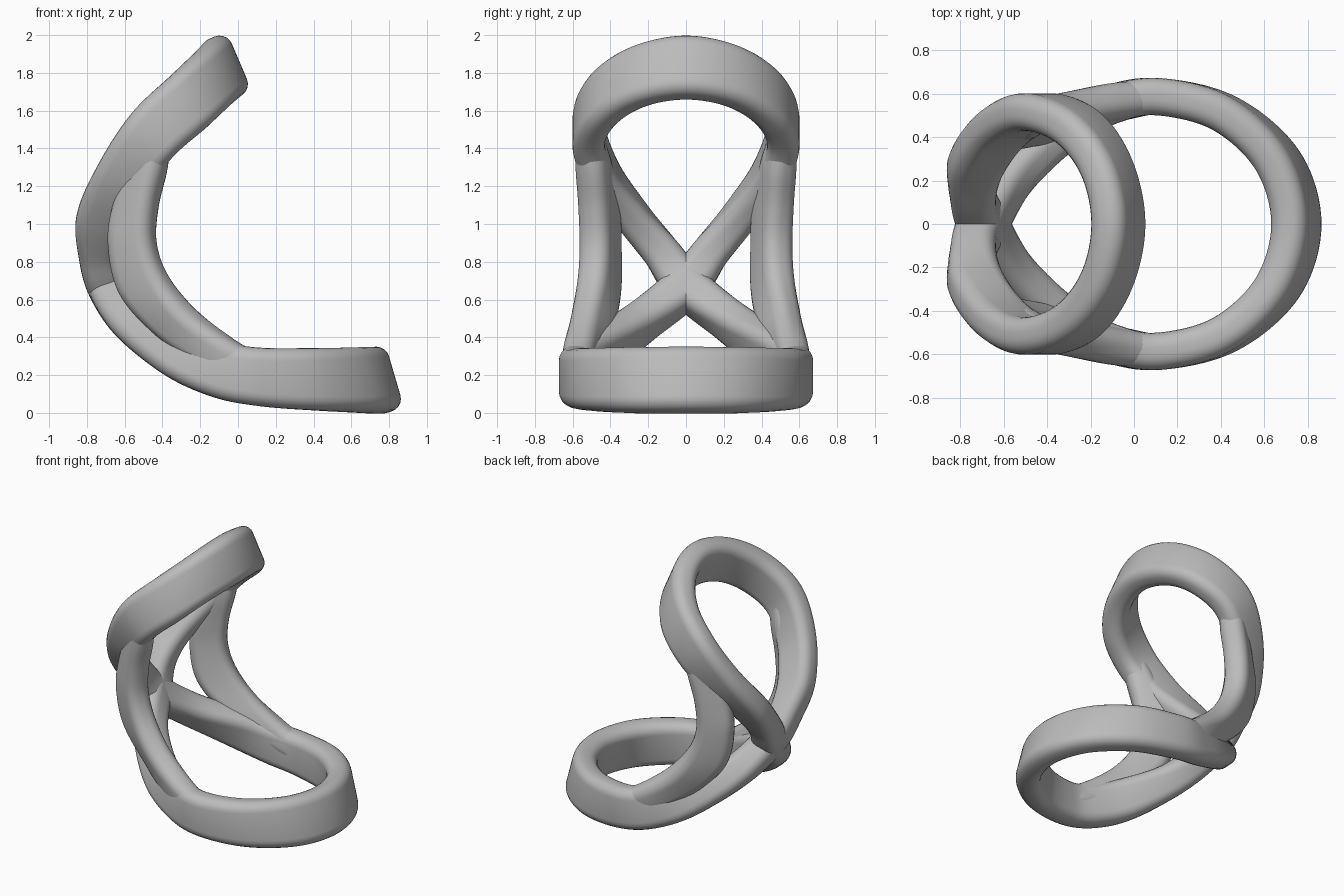
import bpy, bmesh, math
from mathutils import Vector

old = bpy.data.objects.get("Cube")
if old:
    bpy.data.objects.remove(old, do_unlink=True)

grey = bpy.data.materials.new("plain grey")
grey.use_nodes = True
colour = (0.5, 0.5, 0.5, 1)
grey.diffuse_color = colour
grey.node_tree.nodes["Principled BSDF"].inputs["Base Color"].default_value = colour

BAND = 0.172      # usual thickness of the band
ROUND = 0.07      # corner radius of its section
CORNER = 5        # segments per rounded corner
STEPS = 10        # rings between two stations


def stations(rows):
    """Rows of centre, depth vector and optional thickness."""
    return [(Vector(r[0]), Vector(r[1]), r[2] if len(r) > 2 else BAND) for r in rows]


def mirrored(station):
    """The same station on the other side."""
    centre, depth, width = station
    return (Vector((centre.x, -centre.y, centre.z)),
            Vector((depth.x, -depth.y, depth.z)), width)


def catmull(a, b, c, d, t):
    return 0.5 * (2 * b + (c - a) * t + (2 * a - 5 * b + 4 * c - d) * t * t
                  + (3 * b - a - 3 * c + d) * t ** 3)


def smooth_path(rows, closed):
    """Interpolate the stations."""
    n = len(rows)
    pick = (lambda i: rows[i % n]) if closed else (lambda i: rows[max(0, min(n - 1, i))])
    out = []
    for i in range(n if closed else n - 1):
        quad = [pick(i + k) for k in (-1, 0, 1, 2)]
        for s in range(STEPS):
            out.append([catmull(*column, s / STEPS) for column in zip(*quad)])
    if not closed:
        out.append(rows[-1])
    return out


def section(width, depth):
    """Rounded rectangle outline."""
    pts = []
    for q, (sx, sy) in enumerate(((1, 1), (-1, 1), (-1, -1), (1, -1))):
        for k in range(CORNER + 1):
            a = (q + k / CORNER) * math.pi / 2
            pts.append((sx * (width / 2 - ROUND) + ROUND * math.cos(a),
                        sy * (depth / 2 - ROUND) + ROUND * math.sin(a)))
    return pts


def sweep(name, rows, closed):
    """Sweep the rounded band along the stations."""
    path = smooth_path(rows, closed)
    n = len(path)
    bm = bmesh.new()
    rings = []
    for i, (centre, depth, width) in enumerate(path):
        if closed:
            tangent = path[(i + 1) % n][0] - path[i - 1][0]
        else:
            tangent = path[min(i + 1, n - 1)][0] - path[max(i - 1, 0)][0]
        across = tangent.cross(depth).normalized()
        along = depth.normalized()
        rings.append([bm.verts.new(centre + across * u + along * v)
                      for u, v in section(width, depth.length)])
    m = len(rings[0])
    for i in range(n if closed else n - 1):
        a, b = rings[i], rings[(i + 1) % n]
        for k in range(m):
            bm.faces.new((a[k], a[(k + 1) % m], b[(k + 1) % m], b[k]))
    if not closed:
        bm.faces.new(rings[0])
        bm.faces.new(rings[-1])
    bmesh.ops.recalc_face_normals(bm, faces=bm.faces)
    mesh = bpy.data.meshes.new(name)
    bm.to_mesh(mesh)
    bm.free()
    mesh.materials.append(grey)
    obj = bpy.data.objects.new(name, mesh)
    bpy.context.collection.objects.link(obj)
    bpy.ops.object.select_all(action="DESELECT")
    obj.select_set(True)
    bpy.context.view_layer.objects.active = obj
    bpy.ops.object.shade_smooth_by_angle(angle=math.radians(40))


# Figure-eight band: lower loop, crossing at the back, upper loop
lower = stations([
    ((0.66, 0.293, 0.173), (0.09, 0, -0.34)),
    ((0.42, 0.507, 0.177), (0.05, 0, -0.33)),
    ((0.12, 0.585, 0.19), (0, 0, -0.31)),
    ((-0.1, 0.553, 0.23), (-0.07, 0, -0.29)),
    ((-0.32, 0.45, 0.325), (-0.15, 0, -0.24), 0.18),
    ((-0.565, 0.225, 0.49), (-0.18, 0, -0.14), 0.195),
])
upper = stations([
    ((-0.74, 0.13, 0.85), (-0.21, 0, 0), 0.2),
    ((-0.725, 0.275, 1.03), (-0.25, 0, 0.07), 0.18),
    ((-0.61, 0.435, 1.25), (-0.25, 0, 0.15)),
    ((-0.45, 0.515, 1.475), (-0.22, 0, 0.23)),
    ((-0.26, 0.446, 1.65), (-0.18, 0, 0.28)),
    ((-0.125, 0.258, 1.778), (-0.14, 0, 0.305)),
])
front, crossing, top = stations([
    ((0.747, 0, 0.173), (0.1, 0, -0.34)),
    ((-0.695, 0, 0.675), (-0.2, 0, -0.06), 0.22),
    ((-0.072, 0, 1.828), (-0.135, 0, 0.315)),
])
sweep("looped_band",
      [front] + lower + [crossing] + [mirrored(s) for s in upper] + [top]
      + upper[::-1] + [crossing] + [mirrored(s) for s in lower[::-1]], True)

# Side struts joining the two loops
strut = stations([
    ((-0.43, 0.515, 1.45), (-0.14, -0.04, 0.08), 0.15),
    ((-0.475, 0.487, 1.3), (-0.16, -0.1, 0.05)),
    ((-0.54, 0.46, 1.1), (-0.2, -0.13, 0.02)),
    ((-0.56, 0.452, 0.9), (-0.23, -0.12, 0)),
    ((-0.5, 0.458, 0.68), (-0.23, -0.13, -0.09)),
    ((-0.33, 0.495, 0.48), (-0.16, -0.14, -0.13)),
    ((-0.1, 0.555, 0.315), (-0.1, -0.06, -0.17)),
    ((0.1, 0.585, 0.22), (0, 0, -0.2), 0.15),
])
sweep("left_strut", strut, False)
sweep("right_strut", [mirrored(s) for s in strut], False)
